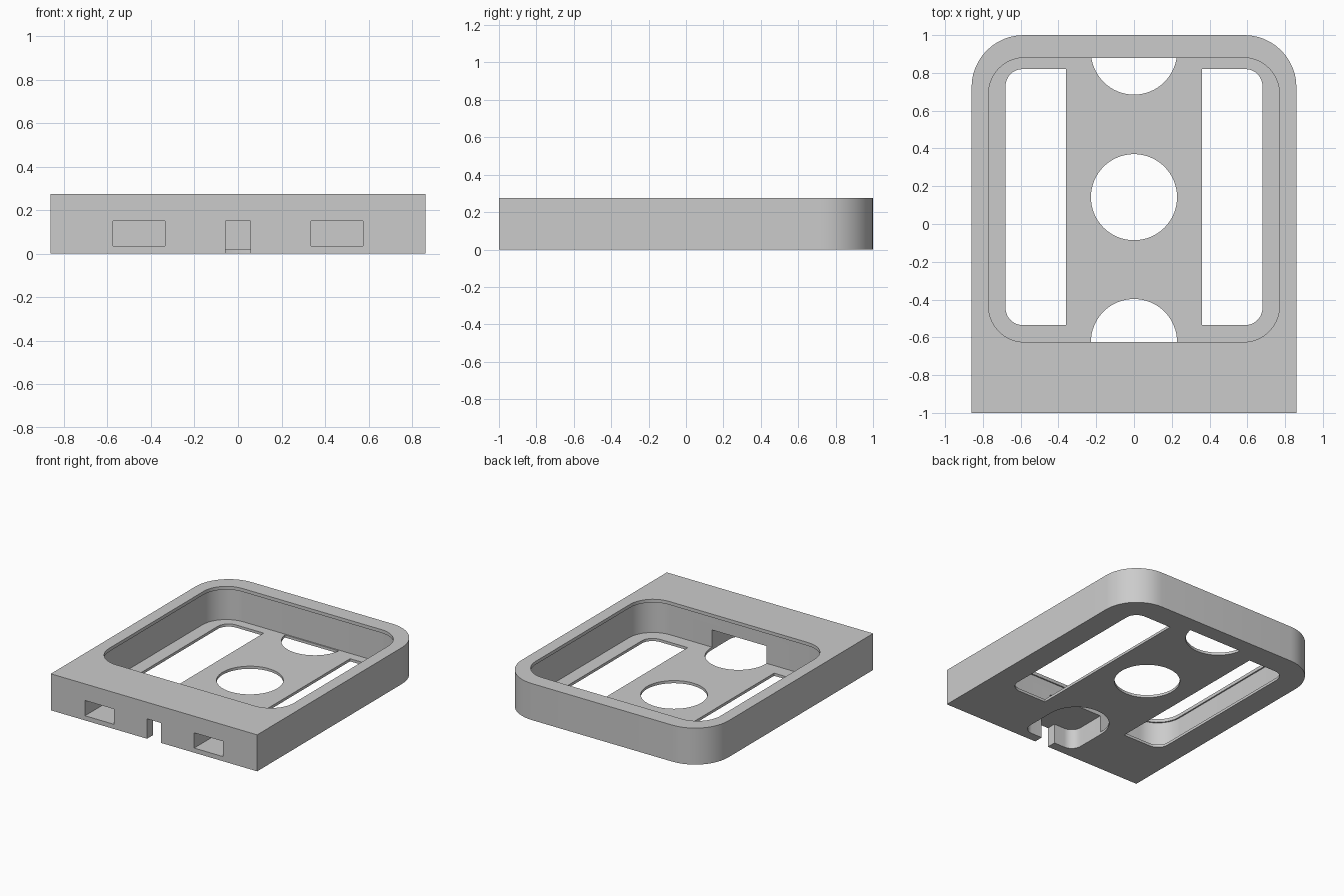
import bpy, bmesh
from math import sin, cos, pi

cube = bpy.data.objects.get("Cube")
if cube:
    bpy.data.objects.remove(cube, do_unlink=True)

HEIGHT, FLOOR, POCKET_TOP = 0.275, 0.02, 0.15

grey = bpy.data.materials.new("plain grey")
grey.use_nodes = True
grey.diffuse_color = (0.6, 0.6, 0.6, 1)
grey.node_tree.nodes["Principled BSDF"].inputs["Base Color"].default_value = (0.6, 0.6, 0.6, 1)


def arc(cx, cy, r, start, end, steps):
    """Points along an arc, angles in quarter turns."""
    angles = [(start + (end - start) * i / steps) * pi / 2 for i in range(steps + 1)]
    return [(cx + r * cos(a), cy + r * sin(a)) for a in angles]


def rounded(x0, x1, y0, y1, radii, steps=10):
    """Rectangle outline; radii run back-left, back-right, front-right, front-left."""
    corners = [(x1, y1, -1, -1), (x0, y1, 1, -1), (x0, y0, 1, 1), (x1, y0, -1, 1)]
    points = []
    for i, ((x, y, sx, sy), r) in enumerate(zip(corners, radii)):
        points += arc(x + sx * r, y + sy * r, r, i, i + 1, steps) if r else [(x, y)]
    return points


def prism(name, outline, z0, z1):
    bm = bmesh.new()
    base = bm.faces.new([bm.verts.new((x, y, z0)) for x, y in outline])
    lifted = bmesh.ops.extrude_face_region(bm, geom=[base])["geom"]
    bmesh.ops.translate(bm, vec=(0, 0, z1 - z0),
                        verts=[v for v in lifted if isinstance(v, bmesh.types.BMVert)])
    bmesh.ops.recalc_face_normals(bm, faces=bm.faces)
    mesh = bpy.data.meshes.new(name)
    bm.to_mesh(mesh)
    bm.free()
    mesh.materials.append(grey)
    obj = bpy.data.objects.new(name, mesh)
    bpy.context.collection.objects.link(obj)
    return obj


# Outer block: square front, rounded back corners
tray = prism("tray_body", rounded(-0.86, 0.86, -1, 1, (0.276, 0.276, 0, 0), 12), 0, HEIGHT)


def cut(name, outline, z0, z1):
    cutter = prism(name, outline, z0, z1)
    cutter.hide_render = True
    mod = tray.modifiers.new(name, "BOOLEAN")
    mod.operation, mod.solver, mod.object = "DIFFERENCE", "EXACT", cutter
    bpy.context.view_layer.objects.active = tray
    bpy.ops.object.modifier_apply(modifier=name)
    bpy.data.objects.remove(cutter, do_unlink=True)


# Recess with a thin overhanging lip around its top
cut("recess", rounded(-0.78, 0.78, -0.635, 0.89, [0.2] * 4), FLOOR, HEIGHT - 0.025)
cut("lip_opening", rounded(-0.77, 0.77, -0.625, 0.88, [0.19] * 4), 0.1, HEIGHT + 0.1)

# Long floor slots and blind front windows, one per side
cut("slot_left", rounded(0.36, 0.68, -0.535, 0.82, (0.09, 0, 0, 0.09)), -0.1, 0.1)
cut("slot_right", rounded(-0.68, -0.36, -0.535, 0.82, (0, 0.09, 0.09, 0)), -0.1, 0.1)
for side, x in (("left", 0.455), ("right", -0.455)):
    cut("window_" + side, rounded(x - 0.12, x + 0.12, -1.1, -0.7, [0] * 4), 0.035, POCKET_TOP)

# Round hole in the floor and a part-round hole against the back wall
cut("centre_hole", arc(0, 0.142, 0.228, 0, 4, 64)[:-1], -0.1, 0.1)
back_arc = [p for p in arc(0, 0.913, 0.228, 2, 4, 32) if p[1] < 0.875]
cut("back_hole", [(-0.226, 0.88)] + back_arc + [(0.226, 0.88)], -0.1, 0.1)

# Arched pocket under the front block, with a notch out to the front
front = rounded(-0.228, 0.228, -0.93, -0.625, (0, 0, 0.08, 0.08))[2:]
cut("front_pocket", arc(0, -0.625, 0.228, 0, 2, 32) + front, -0.1, POCKET_TOP)
cut("front_notch", rounded(-0.058, 0.058, -1.1, -0.85, [0] * 4), -0.1, POCKET_TOP)

# Smooth curved walls, crisp edges
bpy.ops.object.select_all(action="DESELECT")
tray.select_set(True)
bpy.context.view_layer.objects.active = tray
bpy.ops.object.shade_smooth_by_angle(angle=pi / 6)
